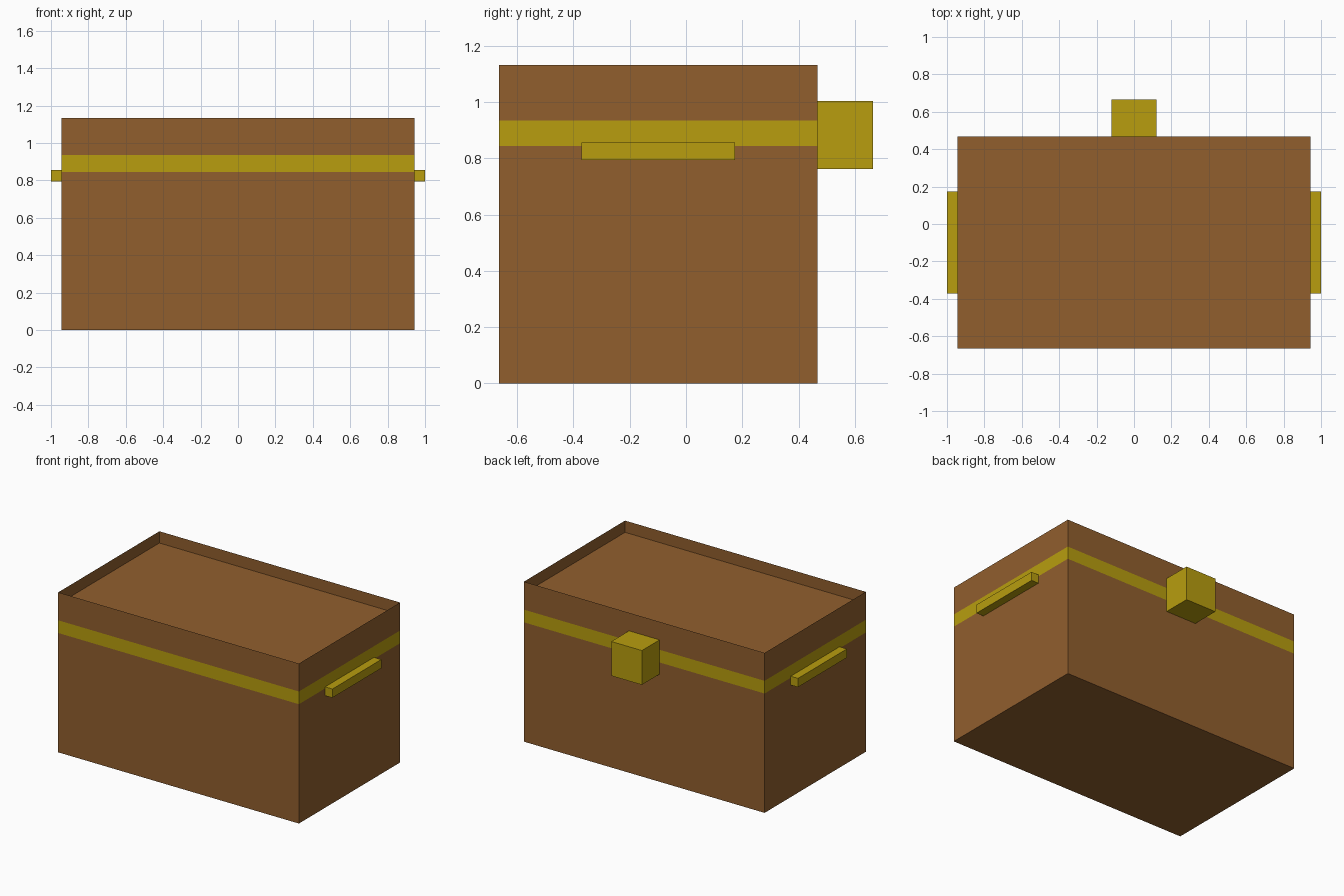
import bpy
import bmesh

if "Cube" in bpy.data.objects:
    bpy.data.objects.remove(bpy.data.objects["Cube"])


def material(name, rgb):
    mat = bpy.data.materials.new(name)
    mat.diffuse_color = (*rgb, 1.0)
    mat.use_nodes = True
    mat.node_tree.nodes["Principled BSDF"].inputs["Base Color"].default_value = mat.diffuse_color
    return mat


WOOD = material("brown wood", (0.283, 0.114, 0.027))
GOLD = material("dull gold", (0.479, 0.337, 0.0045))

X = 0.943                      # half width of the chest
Y0, Y1 = -0.665, 0.467         # chest depth range
BAND = (0.845, 0.935)          # height range of the gold band
LID, RIM = 1.05, 1.133         # sunken lid height, rim height


def add_object(name, bm, mats):
    mesh = bpy.data.meshes.new(name)
    bm.to_mesh(mesh)
    bm.free()
    for mat in mats:
        mesh.materials.append(mat)
    obj = bpy.data.objects.new(name, mesh)
    bpy.context.collection.objects.link(obj)
    return obj


def add_box(name, lo, hi, mat):
    bm = bmesh.new()
    bmesh.ops.create_cube(bm, size=1.0)
    for v in bm.verts:
        v.co = [(a + b) / 2 + c * (b - a) for a, b, c in zip(lo, hi, v.co)]
    return add_object(name, bm, [mat])


# Chest: stacked rings form thin walls, closed by a base and a sunken lid
bm = bmesh.new()
corners = [(-X, Y0), (X, Y0), (X, Y1), (-X, Y1)]
heights = [0.0, *BAND, LID, RIM]
rings = [[bm.verts.new((x, y, z)) for x, y in corners] for z in heights]
for k, (low, high) in enumerate(zip(rings, rings[1:])):
    for i in range(4):
        j = (i + 1) % 4
        face = bm.faces.new((low[i], low[j], high[j], high[i]))
        face.material_index = 1 if heights[k] == BAND[0] else 0
bm.faces.new(rings[0][::-1])
bm.faces.new(rings[3])
add_object("chest", bm, [WOOD, GOLD])

# Clasp block on the back
add_box("clasp", (-0.12, Y1, 0.762), (0.12, 0.665, 1.005), GOLD)

# Bar handles on both ends
for side, sign in (("left", -1), ("right", 1)):
    xs = sorted((sign * X, sign * 1.0))
    add_box(side + "_handle", (xs[0], -0.372, 0.794), (xs[1], 0.175, 0.856), GOLD)
